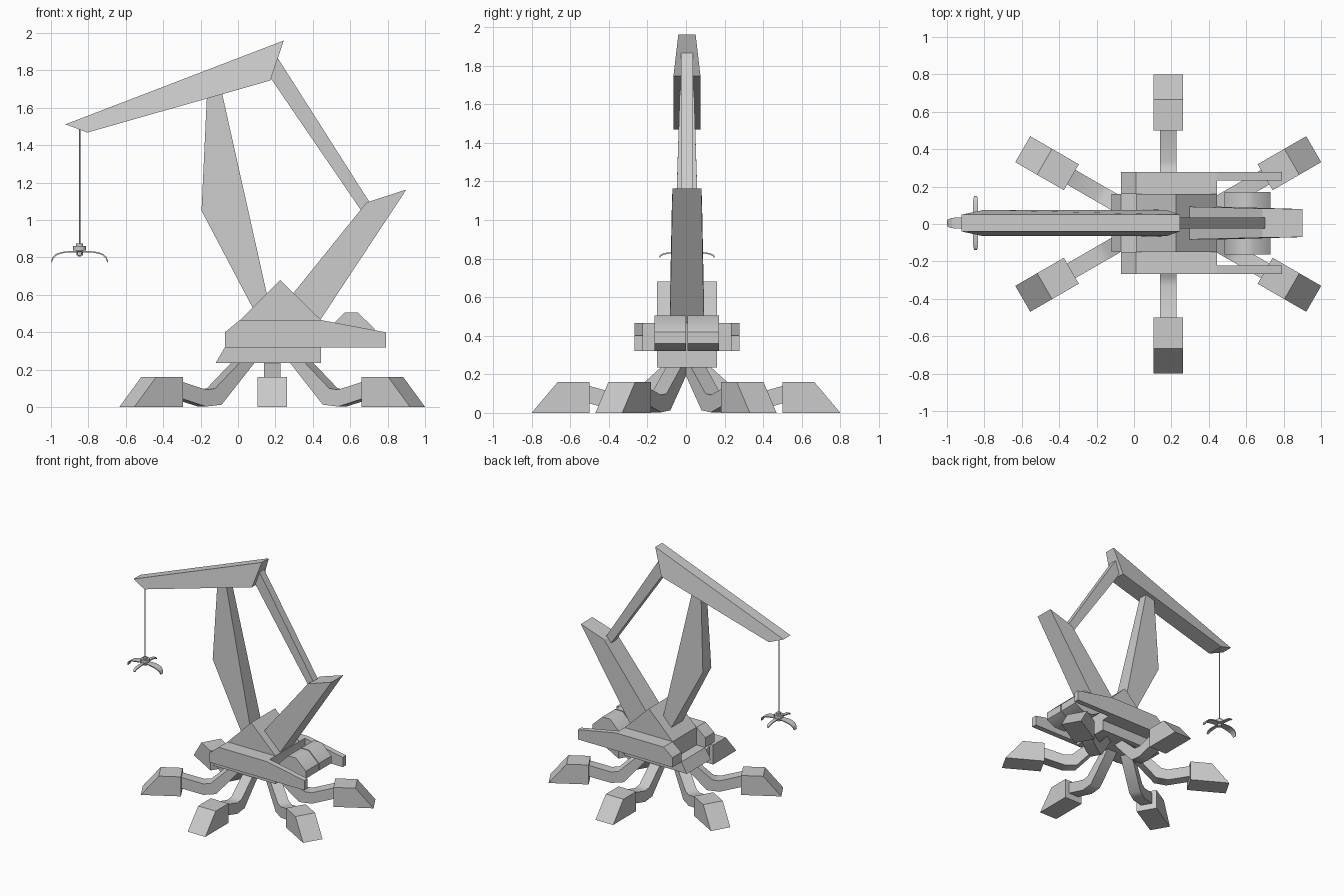
import bpy, bmesh, math
from mathutils import Matrix

if "Cube" in bpy.data.objects:
    bpy.data.objects.remove(bpy.data.objects["Cube"])

CY = 0.005  # centre plane of the upper structure


def prism(name, pts, y0, y1=None, smooth=False):
    """Extrude an x-z profile in y. y0 may be a list of half widths, one per point."""
    if isinstance(y0, list):
        near, far = [CY - w for w in y0], [CY + w for w in y0]
    else:
        near, far = [y0] * len(pts), [y1] * len(pts)
    bm = bmesh.new()
    a = [bm.verts.new((x, y, z)) for (x, z), y in zip(pts, near)]
    b = [bm.verts.new((x, y, z)) for (x, z), y in zip(pts, far)]
    bm.faces.new(a)
    bm.faces.new(b[::-1])
    n = len(pts)
    for i in range(n):
        j = (i + 1) % n
        bm.faces.new((a[i], b[i], b[j], a[j]))
    bmesh.ops.recalc_face_normals(bm, faces=bm.faces)
    me = bpy.data.meshes.new(name)
    bm.to_mesh(me)
    bm.free()
    ob = bpy.data.objects.new(name, me)
    bpy.context.collection.objects.link(ob)
    if smooth:
        bpy.ops.object.select_all(action='DESELECT')
        ob.select_set(True)
        bpy.context.view_layer.objects.active = ob
        bpy.ops.object.shade_smooth_by_angle(angle=math.radians(45))
    return ob


# Six bent legs with wedge feet
link = [(0.52, 0.145), (0.335, 0.093), (0.28, 0.10), (0.06, 0.30),
        (-0.02, 0.30), (0.24, 0.013), (0.335, 0.003), (0.52, 0.055)]
foot = [(0.5, 0), (0.8, 0), (0.665, 0.16), (0.5, 0.16)]
for i in range(6):
    ang = math.radians(30 + 60 * i)
    ox = 0.183 + 0.085 * round(math.cos(ang))
    m = Matrix.Translation((ox, 0, 0)) @ Matrix.Rotation(ang, 4, 'Z')
    for ob in (prism(f"leg_{i+1}", link, -0.045, 0.045, True),
               prism(f"foot_{i+1}", foot, -0.08, 0.08)):
        ob.data.transform(m)

# Body
prism("lower_body", [(-0.12, 0.235), (0.445, 0.235), (0.445, 0.32), (-0.07, 0.32)],
      CY - 0.155, CY + 0.155)
prism("mast_base", [(0.01, 0.32), (0.445, 0.32), (0.445, 0.465), (0.225, 0.68), (0.01, 0.465)],
      CY - 0.155, CY + 0.155)
block = [(-0.07, 0.32), (0.445, 0.32), (0.445, 0.465), (0.01, 0.465), (-0.07, 0.40)]
fin = [(0.445, 0.32), (0.79, 0.32), (0.79, 0.40), (0.445, 0.465)]
drum = [(0.57, 0.505), (0.64, 0.505), (0.73, 0.42), (0.73, 0.36),
        (0.65, 0.32), (0.56, 0.32), (0.485, 0.36), (0.485, 0.42)]
for side, s in (("left", -1), ("right", 1)):
    prism(f"side_block_{side}", block, CY + s * 0.155, CY + s * 0.272)
    prism(f"side_fin_{side}", fin, CY + s * 0.228, CY + s * 0.272)
    prism(f"winch_drum_{side}", drum, CY + s * 0.004, CY + s * 0.167, True)

# Masts, tie strut and boom
prism("front_mast", [(-0.165, 1.69), (-0.088, 1.69), (0.152, 0.615), (0.14, 0.48),
                     (0.105, 0.48), (-0.195, 1.05)],
      [0.036, 0.036, 0.07, 0.075, 0.075, 0.055])
prism("rear_mast", [(0.20, 0.49), (0.687, 1.094), (0.90, 1.163), (0.441, 0.468), (0.38, 0.40)],
      [0.09, 0.078, 0.075, 0.088, 0.09])
prism("tie_strut", [(0.165, 1.86), (0.21, 1.87), (0.71, 1.085), (0.655, 1.056), (0.16, 1.78)],
      [0.03] * 5)
prism("boom", [(-0.922, 1.512), (0.245, 1.96), (0.172, 1.746), (-0.805, 1.468)],
      [0.045, 0.045, 0.07, 0.07])


# Cable and grapple
def cylinder(name, r, z0, z1, sides):
    bpy.ops.mesh.primitive_cylinder_add(vertices=sides, radius=r, depth=z1 - z0,
                                        location=(-0.847, CY, (z0 + z1) / 2))
    bpy.context.object.name = name


cylinder("cable", 0.004, 0.86, 1.49, 8)
cylinder("grapple_hub", 0.034, 0.838, 0.862, 12)
cylinder("grapple_collar", 0.018, 0.862, 0.875, 12)
cylinder("grapple_pin", 0.017, 0.81, 0.838, 12)

# Each claw is a curved, tapering strip
for i in range(4):
    wide = i % 2 == 0
    reach, drop, w = (0.153, 0.055, 0.03) if wide else (0.145, 0.024, 0.014)
    top, width = [], []
    for k in range(7):
        t = k / 6
        top.append((reach * math.sin(t * math.pi / 2.2) / math.sin(math.pi / 2.2),
                    0.835 - drop * t ** 3))
        width.append(w * (0.5 + 0.5 * math.sin(math.pi * min(1, t * 0.9 + 0.1))))
    low = [(x * 0.97, z - 0.007) for x, z in top]
    claw = prism(f"grapple_claw_{i+1}", top + low[::-1], width + width[::-1])
    claw.data.transform(Matrix.Translation((-0.847, CY, 0))
                        @ Matrix.Rotation(math.pi / 2 * i, 4, 'Z')
                        @ Matrix.Translation((0, -CY, 0)))
